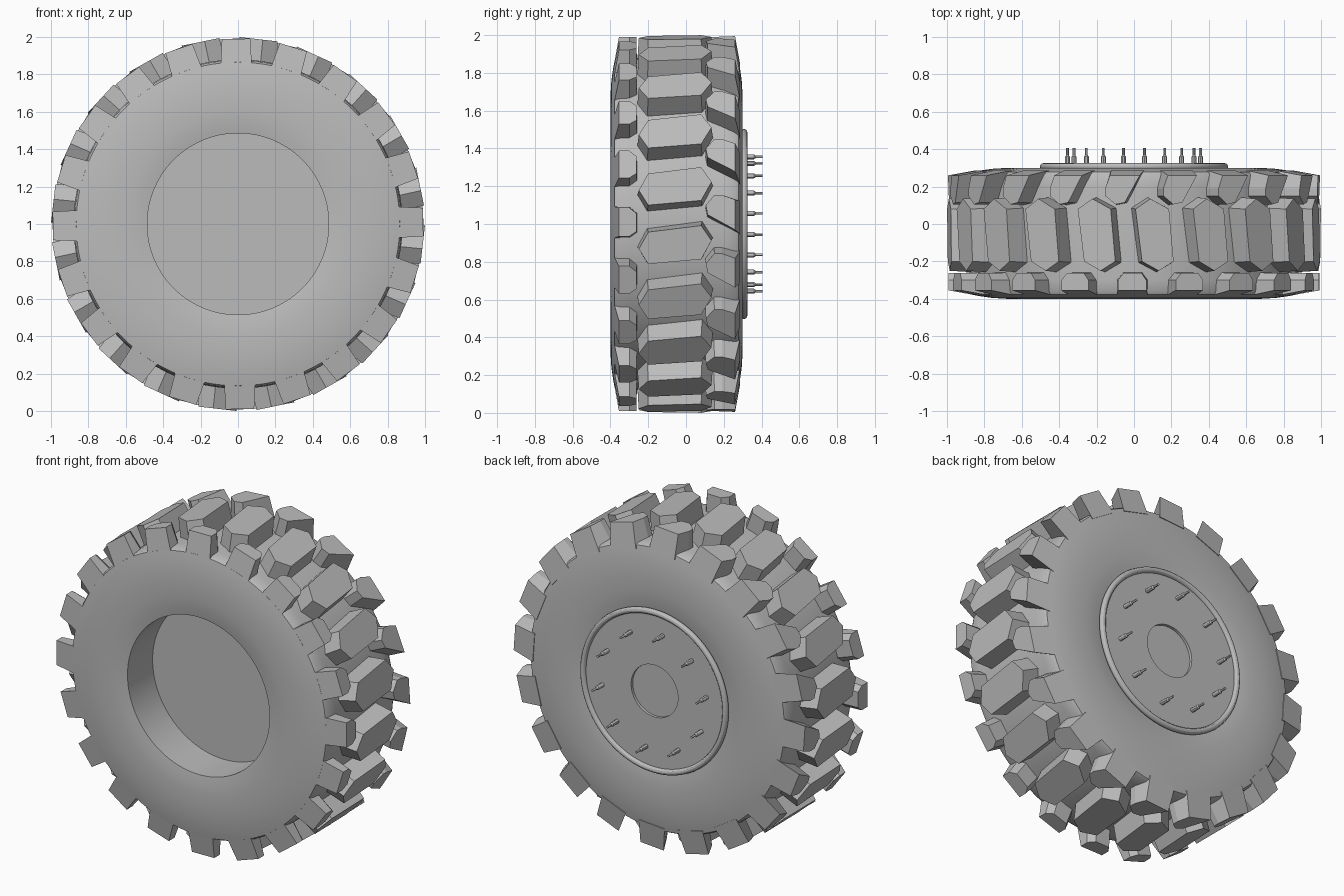
import bpy, bmesh, math
from mathutils import Vector

if "Cube" in bpy.data.objects:
    bpy.data.objects.remove(bpy.data.objects["Cube"], do_unlink=True)

AXLE = Vector((0, 0, 1))
LUGS = 20

grey = bpy.data.materials.new("plain grey")
grey.use_nodes = True
grey.diffuse_color = (0.5, 0.5, 0.5, 1)
grey.node_tree.nodes["Principled BSDF"].inputs["Base Color"].default_value = (0.5, 0.5, 0.5, 1)


def finish(bm, name, smooth=False):
    bmesh.ops.remove_doubles(bm, verts=bm.verts, dist=1e-5)
    bmesh.ops.recalc_face_normals(bm, faces=bm.faces)
    mesh = bpy.data.meshes.new(name)
    bm.to_mesh(mesh)
    bm.free()
    obj = bpy.data.objects.new(name, mesh)
    obj.data.materials.append(grey)
    bpy.context.collection.objects.link(obj)
    if smooth:
        bpy.ops.object.select_all(action="DESELECT")
        obj.select_set(True)
        bpy.context.view_layer.objects.active = obj
        bpy.ops.object.shade_smooth_by_angle(angle=math.radians(30))
    return obj


def polar(angle):
    """Radial and tangent directions; angle runs from the top towards +x."""
    s, c = math.sin(angle), math.cos(angle)
    return Vector((s, 0, c)), Vector((c, 0, -s))


def lathe(bm, profile, segments, centre=AXLE, closed=False):
    """Turn (radius, y) points around an axis parallel to y."""
    rings = []
    for i in range(segments):
        radial, _ = polar(math.tau * i / segments)
        rings.append([bm.verts.new(centre + radial * r + Vector((0, y, 0))) for r, y in profile])
    count = len(profile)
    for i in range(segments):
        a, b = rings[i], rings[(i + 1) % segments]
        for j in range(count if closed else count - 1):
            k = (j + 1) % count
            if profile[j][0] == 0:
                bm.faces.new((a[j], a[k], b[k]))
            elif profile[k][0] == 0:
                bm.faces.new((a[j], a[k], b[j]))
            else:
                bm.faces.new((a[j], a[k], b[k], b[j]))


def lug_row(name, outline, phase, top, side=0):
    """Ring of tapered tread blocks; side flares the outer edge to the sidewall."""
    bm = bmesh.new()
    base = 0.84
    mid_t = sum(t for t, y in outline) / len(outline)
    mid_y = sum(y for t, y in outline) / len(outline)
    edge = max(y * side for t, y in outline)
    for i in range(LUGS):
        radial, tangent = polar(math.radians(phase) + math.tau * i / LUGS)
        upper, lower = [], []
        for t, y in outline:
            upper.append(bm.verts.new(AXLE + radial * top + tangent * t + Vector((0, y, 0))))
            low_t = mid_t + (t - mid_t) * 1.1
            low_y = mid_y + (y - mid_y) * 1.05
            if side and y * side > edge - 0.001:
                low_y = y + side * 0.027
            lower.append(bm.verts.new(AXLE + radial * base + tangent * low_t + Vector((0, low_y, 0))))
        bm.faces.new(upper)
        bm.faces.new(lower[::-1])
        for j in range(len(outline)):
            k = (j + 1) % len(outline)
            bm.faces.new((upper[j], lower[j], lower[k], upper[k]))
    return finish(bm, name)


# Tyre body with rounded sidewalls
half = [(0.485, 0.335), (0.54, 0.345), (0.6, 0.349), (0.68, 0.35), (0.76, 0.345),
        (0.83, 0.335), (0.865, 0.328), (0.875, 0.31), (0.88, 0.25)]
middle = -0.05
body = [(r, middle - w) for r, w in half] + [(r, middle + w) for r, w in reversed(half)]
bm = bmesh.new()
lathe(bm, body, 120, closed=True)
finish(bm, "tyre_body", smooth=True)

# Tread: middle blocks and the two shoulder rows
lug_row("middle_tread",
        [(-0.025, 0.135), (0.075, 0.08), (0.1, -0.2), (0.02, -0.25), (-0.07, -0.2), (-0.105, 0.08)],
        6.5, 0.994)
lug_row("front_shoulder_tread",
        [(-0.076, -0.355), (0.076, -0.355), (0.076, -0.3), (0.05, -0.262), (-0.045, -0.262), (-0.076, -0.3)],
        -0.6, 0.99, side=-1)
lug_row("back_shoulder_tread",
        [(-0.06, 0.26), (0.1, 0.26), (0.02, 0.115), (-0.03, 0.105), (-0.085, 0.15), (-0.085, 0.19)],
        -4, 0.99, side=1)

# Wheel disc: deep dish at the front, shallow hub recess at the back
bm = bmesh.new()
lathe(bm, [(0, -0.14), (0.488, -0.14), (0.488, 0.307), (0.16, 0.307), (0.16, 0.29), (0, 0.29)], 96)
finish(bm, "wheel_disc", smooth=True)

# Rounded rim flange
bm = bmesh.new()
flange = []
for i in range(12):
    a = math.tau * i / 12
    flange.append((0.485 + 0.018 * math.cos(a), 0.307 + 0.018 * math.sin(a)))
lathe(bm, flange, 96, closed=True)
finish(bm, "rim_flange", smooth=True)

# Ten stepped wheel studs
bm = bmesh.new()
stud = [(0, 0.3), (0.013, 0.3), (0.013, 0.36), (0.007, 0.368), (0.007, 0.405), (0, 0.405)]
for i in range(10):
    radial, _ = polar(-math.radians(9 + 36 * i))
    lathe(bm, stud, 12, centre=AXLE + radial * 0.36)
finish(bm, "wheel_studs", smooth=True)
